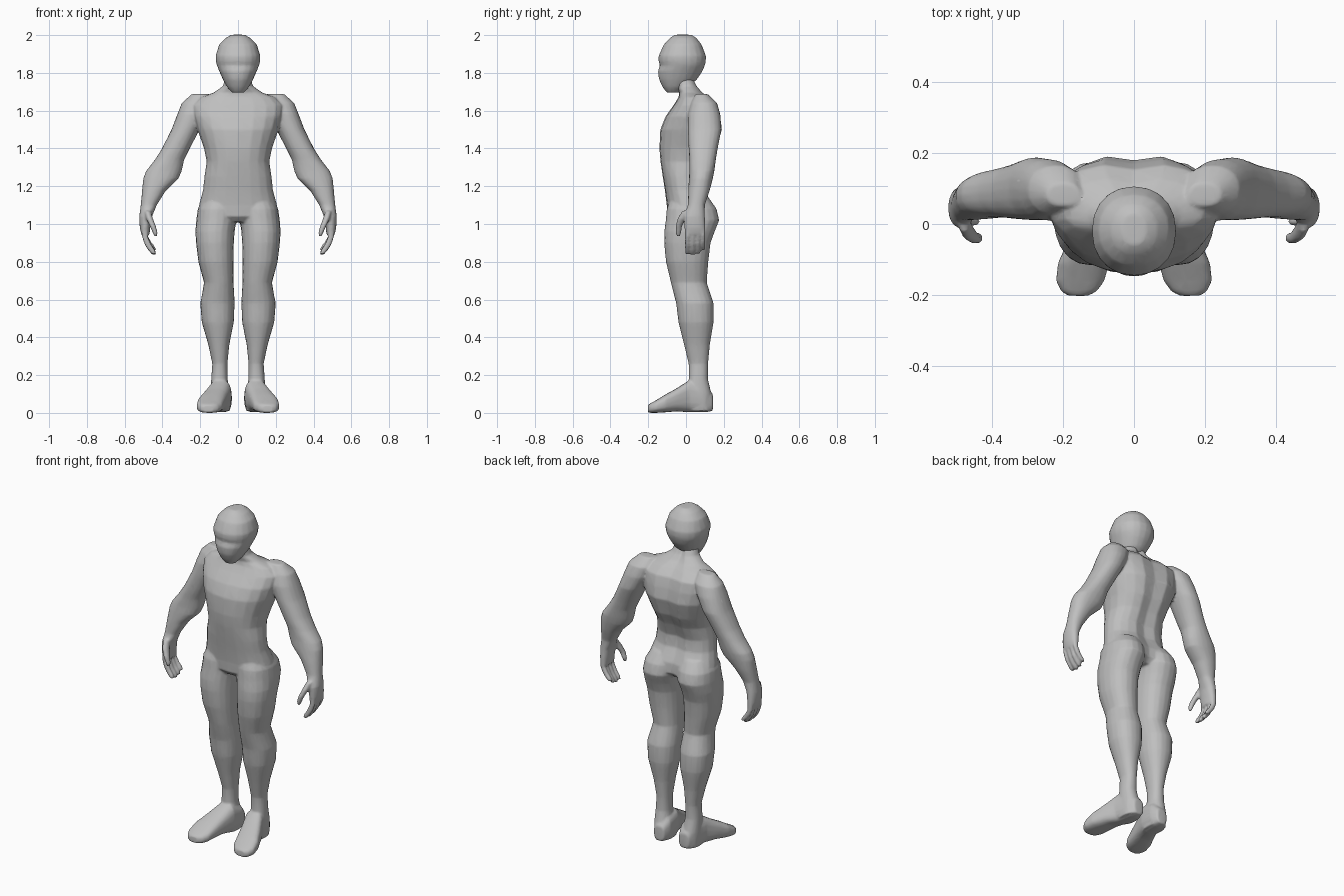
import bpy, bmesh, math

grey = bpy.data.materials.new("plain grey")
grey.diffuse_color = (0.52, 0.52, 0.52, 1)


def loft(bm, rings, side=1, axis="z", power=2.3, n=20, notch=0.0):
    """Closed loft; ring = (height, a0, a1, b0, b1): extents across the axis."""
    loops = []
    for h, a0, a1, b0, b1 in rings:
        loop = []
        for i in range(n):
            t = 2 * math.pi * i / n
            c, s = math.cos(t), math.sin(t)
            u = math.copysign(abs(c) ** (2 / power), c)
            v = math.copysign(abs(s) ** (2 / power), s)
            a = (a0 + a1) / 2 + u * (a1 - a0) / 2
            b = (b0 + b1) / 2 + v * (b1 - b0) / 2
            if s > 0.99:
                b -= notch              # spine groove
            co = (a * side, b, h) if axis == "z" else (a * side, h, b)
            loop.append(bm.verts.new(co))
        loops.append(loop)
    faces = [bm.faces.new(loops[0]), bm.faces.new(loops[-1])]
    for p, q in zip(loops, loops[1:]):
        for i in range(n):
            j = (i + 1) % n
            faces.append(bm.faces.new((p[i], p[j], q[j], q[i])))
    bmesh.ops.recalc_face_normals(bm, faces=faces)


def finish(name, bm, voxel, ratio, iterations):
    """Make an object whose overlapping lofts are fused into one smooth skin."""
    me = bpy.data.meshes.new(name)
    bm.to_mesh(me)
    bm.free()
    me.materials.append(grey)
    for p in me.polygons:
        p.use_smooth = True
    ob = bpy.data.objects.new(name, me)
    bpy.context.collection.objects.link(ob)
    m = ob.modifiers.new("fuse", "REMESH")
    m.mode = "VOXEL"
    m.voxel_size = voxel
    m.use_smooth_shade = True
    m = ob.modifiers.new("soften", "SMOOTH")
    m.factor = 0.5
    m.iterations = iterations
    m = ob.modifiers.new("reduce", "DECIMATE")
    m.ratio = ratio
    return ob


# torso: (z, half width, front y, back y)
torso = [(1.78, .065, -.07, .035), (1.73, .08, -.05, .06), (1.695, .13, -.035, .09),
         (1.67, .20, -.04, .13), (1.63, .24, -.065, .172), (1.57, .235, -.108, .188),
         (1.50, .215, -.136, .198), (1.40, .18, -.141, .168), (1.33, .166, -.135, .13),
         (1.25, .178, -.123, .10), (1.18, .185, -.112, .105), (1.10, .207, -.102, .145),
         (1.04, .20, -.10, .15), (1.01, .15, -.07, .12)]
# leg and arm: (z, inner x, outer x, front y, back y)
leg = [(1.14, .01, .18, -.08, .12), (1.08, .006, .213, -.102, .162),
       (1.02, .008, .221, -.107, .176), (.96, .018, .226, -.115, .152),
       (.90, .022, .222, -.116, .13), (.80, .023, .21, -.106, .118),
       (.69, .024, .18, -.08, .11), (.63, .02, .19, -.065, .13), (.58, .018, .2, -.052, .146),
       (.48, .022, .192, -.04, .146), (.36, .046, .157, -.01, .126),
       (.26, .056, .136, .014, .117), (.18, .055, .142, .015, .116),
       (.10, .045, .145, 0, .135), (.01, .04, .14, -.01, .138)]
arm = [(1.688, .15, .245, .05, .115), (1.64, .14, .298, .025, .165), (1.58, .16, .322, .01, .182),
       (1.50, .203, .352, .01, .188), (1.40, .255, .402, .014, .168),
       (1.34, .285, .44, .018, .158), (1.28, .298, .487, .018, .15),
       (1.24, .315, .502, .015, .142), (1.175, .383, .508, .012, .125),
       (1.10, .43, .515, .01, .10), (1.04, .455, .523, -.01, .10),
       (.98, .465, .52, -.008, .103), (.945, .468, .512, -.004, .10)]
# foot: (y, inner x, outer x, bottom z, top z), splayed outwards
foot = [(.142, .05, .115, .01, .10), (.10, .032, .14, .003, .15), (.02, .035, .155, .003, .175),
        (-.05, .055, .188, .008, .13), (-.11, .07, .214, .003, .097),
        (-.16, .083, .22, 0, .066), (-.19, .105, .205, 0, .05), (-.202, .13, .185, .003, .04)]
# thumb and finger
thumb = [(1.07, .462, .497, -.02, .03), (1.03, .45, .487, -.045, .005),
         (.99, .435, .468, -.056, -.02), (.955, .425, .452, -.055, -.025),
         (.935, .428, .445, -.05, -.032)]
finger = [(.97, .476, .51), (.93, .476, .508), (.89, .458, .494), (.86, .438, .474), (.84, .432, .455)]

bm = bmesh.new()
loft(bm, [(z, -w, w, f, b) for z, w, f, b in torso], notch=.018)
for s in (1, -1):
    loft(bm, leg, s, power=2.2)
    loft(bm, foot, s, axis="y", power=2.8)
    loft(bm, arm, s, power=2.2)
    loft(bm, thumb, s, power=2, n=10)
    for y, lift in ((.007, .0), (.036, -.002), (.064, .004), (.09, .022)):
        loft(bm, [(z + lift * (.97 - z) / .13, x0, x1, y - .0125, y + .0125)
                  for z, x0, x1 in finger], s, power=2, n=10)
finish("body", bm, .0065, .2, 4)

# head: (z, half width, front y, back y)
head = [(2.002, .035, -.06, .03), (1.985, .066, -.085, .055), (1.95, .1, -.118, .083),
        (1.89, .119, -.145, .106), (1.86, .117, -.145, .105), (1.84, .112, -.138, .1),
        (1.81, .1, -.149, .088), (1.765, .08, -.143, .058), (1.725, .058, -.124, .01),
        (1.695, .032, -.102, -.04)]
bm = bmesh.new()
loft(bm, [(z, -w, w, f, b) for z, w, f, b in head], power=2.15)
finish("head", bm, .008, .3, 3)
